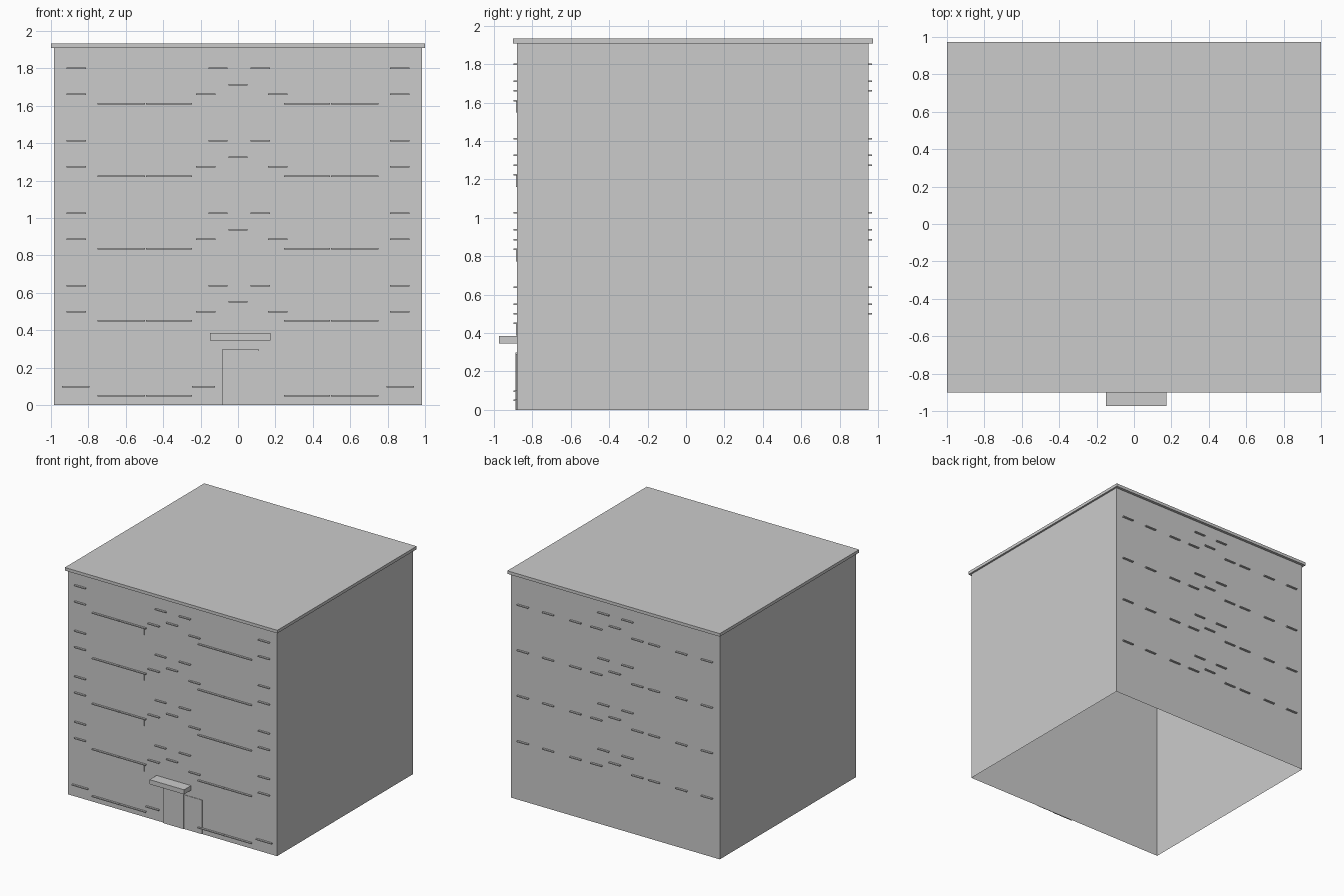
import bpy, bmesh

if "Cube" in bpy.data.objects:
    bpy.data.objects.remove(bpy.data.objects["Cube"])

FRONT, BACK = -0.88, 0.951      # wall planes
FLOOR = 0.387                   # storey height
SILL_T = 0.008


def add_box(bm, x0, x1, y0, y1, z0, z1):
    v = bmesh.ops.create_cube(bm, size=1)["verts"]
    for p in v:
        p.co.x = x1 if p.co.x > 0 else x0
        p.co.y = y1 if p.co.y > 0 else y0
        p.co.z = z1 if p.co.z > 0 else z0
    return v


def make(name, fill):
    bm = bmesh.new()
    fill(bm)
    me = bpy.data.meshes.new(name)
    bm.to_mesh(me)
    bm.free()
    ob = bpy.data.objects.new(name, me)
    bpy.context.collection.objects.link(ob)
    return ob


def box(name, *dims):
    return make(name, lambda bm: add_box(bm, *dims))


def walls(bm):
    # hollow shell, open at the bottom and closed above by the roof
    add_box(bm, -0.984, 0.984, FRONT, BACK, 0, 1.908)
    bm.normal_update()
    ends = [f for f in bm.faces if abs(f.normal.z) > 0.5]
    bmesh.ops.delete(bm, geom=ends, context='FACES_ONLY')


# Main shell, roof slab, entrance
make("building_walls", walls)
box("roof_slab", -1, 1, -0.90, 0.974, 1.908, 1.934)
box("entrance_door", -0.083, 0.11, -0.889, FRONT, 0, 0.30)
box("entrance_side_panel", 0.11, 0.28, FRONT - 0.004, FRONT, 0, 0.29)
box("door_canopy", -0.15, 0.174, -0.974, FRONT, 0.345, 0.384)

# Window sills on an upper floor: (centre x, height on the lowest upper floor)
SMALL = [(-0.107, 0.639), (0.12, 0.639), (-0.172, 0.50), (0.212, 0.50), (0, 0.551)]
OUTER = [(s * 0.866, z) for s in (-1, 1) for z in (0.639, 0.50)]
LONG = [(-0.75, -0.497), (-0.492, -0.246), (0.246, 0.492), (0.497, 0.75)]
BACK_EXTRA = [(s * x, 0.50) for s in (-1, 1) for x in (0.37, 0.628, 0.866)]


def front_sill(bm, x0, x1, z):
    add_box(bm, x0, x1, FRONT - 0.017, FRONT, z - SILL_T / 2, z + SILL_T / 2)


def front_sills(bm):
    for i in range(4):
        for x, z in SMALL + OUTER:
            front_sill(bm, x - 0.052, x + 0.052, z + i * FLOOR)
        for x0, x1 in LONG:
            front_sill(bm, x0, x1, 0.45 + i * FLOOR)
    # ground floor row
    for x0, x1 in LONG:
        front_sill(bm, x0, x1, 0.05)
    for x0, x1 in [(-0.94, -0.793), (-0.245, -0.123), (0.793, 0.94)]:
        front_sill(bm, x0, x1, 0.098)


def back_sills(bm):
    for i in range(4):
        for x, z in [(-x, z) for x, z in SMALL] + BACK_EXTRA:
            h = z + i * FLOOR
            add_box(bm, x - 0.052, x + 0.052, BACK, BACK + 0.017,
                    h - SILL_T / 2, h + SILL_T / 2)


def sill_aprons(bm):
    # thin flat panels under the long sills
    for i in range(4):
        top = 0.447 + i * FLOOR
        for x0, x1 in LONG:
            add_box(bm, x0 + 0.02, x1 - 0.02, FRONT - 0.004, FRONT, top - 0.06, top)


make("front_window_sills", front_sills)
make("back_window_sills", back_sills)
make("front_sill_aprons", sill_aprons)
